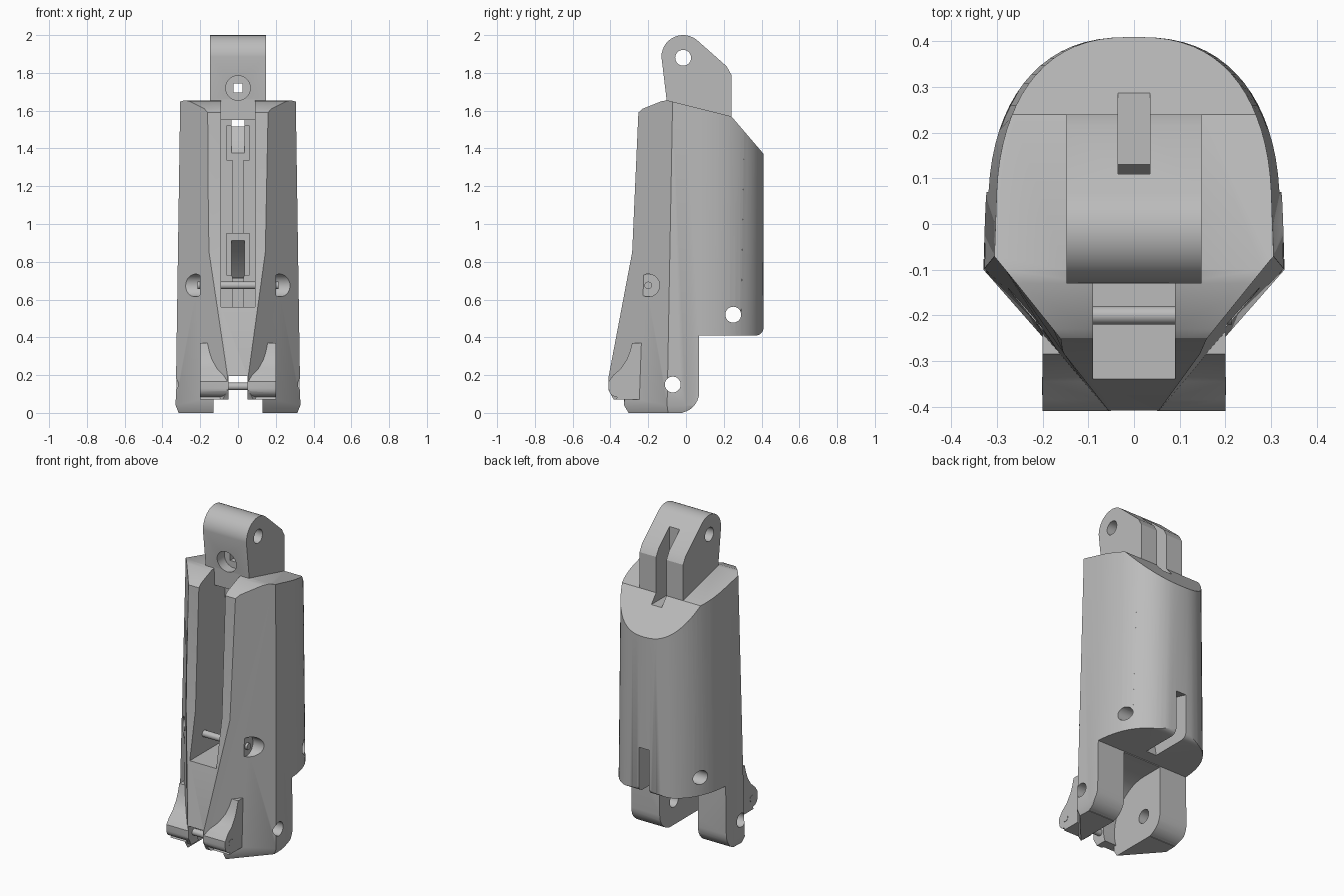
import bpy, bmesh
from math import sin, cos, pi

if "Cube" in bpy.data.objects:
    bpy.data.objects.remove(bpy.data.objects["Cube"])

grey = bpy.data.materials.new("light_grey")
grey.use_nodes = True
grey.diffuse_color = (0.5, 0.5, 0.5, 1)
grey.node_tree.nodes["Principled BSDF"].inputs["Base Color"].default_value = (0.5, 0.5, 0.5, 1)


def loft(name, rings):
    """Solid through matching closed rings of points."""
    bm = bmesh.new()
    rows = [[bm.verts.new(p) for p in ring] for ring in rings]
    n = len(rows[0])
    for a, b in zip(rows, rows[1:]):
        for i in range(n):
            bm.faces.new((a[i], a[(i + 1) % n], b[(i + 1) % n], b[i]))
    bm.faces.new(rows[0])
    bm.faces.new(rows[-1])
    bmesh.ops.recalc_face_normals(bm, faces=bm.faces)
    mesh = bpy.data.meshes.new(name)
    bm.to_mesh(mesh)
    bm.free()
    mesh.materials.append(grey)
    ob = bpy.data.objects.new(name, mesh)
    bpy.context.collection.objects.link(ob)
    return ob


def extrude(name, profile, x0, x1):
    """Side profile of (y, z) points extruded along x."""
    return loft(name, [[(x, y, z) for y, z in profile] for x in (x0, x1)])


def box(x0, x1, y0, y1, z0, z1):
    return extrude("box", [(y0, z0), (y1, z0), (y1, z1), (y0, z1)], x0, x1)


def arc(y, z, r, start, end, steps):
    angles = [start + (end - start) * i / steps for i in range(steps + 1)]
    return [(y + r * cos(a), z + r * sin(a)) for a in angles]


def rod(name, y, z, r, x0, x1, steps=32):
    return extrude(name, arc(y, z, r, 0, 2 * pi * (1 - 1 / steps), steps - 1), x0, x1)


def combine(target, other, operation):
    mod = target.modifiers.new("combine", "BOOLEAN")
    mod.operation = operation
    mod.solver = "EXACT"
    mod.object = other
    bpy.context.view_layer.objects.active = target
    bpy.ops.object.modifier_apply(modifier=mod.name)
    bpy.data.objects.remove(other)


def cut(*tools):
    for tool in tools:
        combine(body, tool, "DIFFERENCE")


# Tapered shell: rounded back, flat chamfered front
def section(z, width, shift, inset=1.0):
    half = [(0.04, -0.43), (0.33, -0.1), (0.327, 0.0)]
    back = [(0.325 * cos(a) ** 0.8, 0.03 + 0.38 * sin(a) ** 0.9)
            for a in (pi / 2 * i / 18 for i in range(1, 18))]
    half += back
    half = [(x, y + shift if y < -0.05 else y) for x, y in half]
    ring = half + [(0, 0.41)] + [(-x, y) for x, y in reversed(half)]
    return [(x * width * inset, y * inset, z) for x, y in ring]


body = loft("finger_segment", [section(-0.001, 1, 0, 0.95), section(0.04, 1, 0),
                               section(1.7, 0.925, 0.03)])

# Side silhouette with sloped top, rear step and rounded foot
outline = ([(-0.33, 0), (-0.02, 0)] + arc(-0.04, 0.11, 0.11, -pi / 2, 0, 8)[1:]
           + [(0.07, 0.41)] + arc(0.37, 0.45, 0.04, -pi / 2, 0, 6)
           + [(0.42, 0.45), (0.42, 1.36), (0.24, 1.57), (-0.1, 1.655),
              (-0.13, 1.65), (-0.23, 1.61), (-0.252, 1.59), (-0.285, 0.85),
              (-0.41, 0.19), (-0.41, 0.12), (-0.36, 0.03)])
combine(body, extrude("silhouette", outline, -0.5, 0.5), "INTERSECT")

# Front hinge lugs with a swept-up top
lug = ([(-0.2, 0.07), (-0.37, 0.07)] + arc(-0.365, 0.13, 0.045, -pi / 2, -pi, 5)
       + [(-0.41, 0.165), (-0.385, 0.2), (-0.345, 0.235), (-0.315, 0.28),
          (-0.297, 0.325), (-0.285, 0.37), (-0.2, 0.37)])
combine(body, extrude("hinge_lug", lug, -0.2, 0.2), "UNION")

# Upper knuckle tongue
knuckle = ([(-0.1, 1.55), (-0.103, 1.66)] + arc(-0.015, 1.885, 0.115, pi, pi / 4, 14)
           + [(0.215, 1.835), (0.24, 1.79), (0.24, 1.55)])
knuckle_ob = extrude("knuckle", knuckle, -0.148, 0.148)

# Front channel, open through the top
cut(box(-0.09, 0.09, -0.6, 0.0, 0.56, 1.57),
    box(-0.09, 0.09, -0.6, -0.1, 1.5, 1.75))
combine(body, knuckle_ob, "UNION")

# Cord passages and the slots they leave by
upper = [(-0.01, 1.34), (0.04, 1.38), (0.09, 1.44), (0.13, 1.515), (0.4, 1.515),
         (0.4, 1.65), (0.1, 1.6), (-0.01, 1.565)]
lower = [(-0.01, 0.73), (0.06, 0.7), (0.12, 0.6), (0.16, 0.35), (0.5, 0.35),
         (0.5, 0.66), (0.28, 0.72), (0.16, 0.86), (-0.01, 0.95)]
cut(extrude("upper_passage", upper, -0.035, 0.035),
    extrude("lower_passage", lower, -0.035, 0.035),
    box(-0.06, 0.06, -0.01, 0.035, 1.34, 1.52),
    box(-0.06, 0.06, -0.01, 0.06, 0.73, 0.95),
    box(-0.03, 0.03, -0.01, 0.03, 0.56, 1.57),
    box(-0.035, 0.035, 0.11, 0.4, 1.54, 2.1))

# Round recess and gap between the lower fork legs
cut(rod("fork_recess", -0.07, 0.15, 0.255, -0.13, 0.13, 48),
    box(-0.13, 0.13, -0.6, 0.2, -0.1, 0.07),
    box(-0.13, 0.13, -0.07, 0.2, -0.1, 0.405),
    box(-0.05, 0.05, -0.6, -0.1, -0.1, 0.195))

# Cross holes
for y, z in ((-0.015, 1.88), (0.25, 0.52), (-0.07, 0.15)):
    cut(rod("pin_hole", y, z, 0.042, -0.6, 0.6))
for side in (-1, 1):
    cut(rod("side_counterbore", -0.2, 0.675, 0.06, side * 0.2, side * 0.6))

# Front socket with a square through hole
socket = loft("socket", [[(p, y, q) for p, q in arc(0, 1.72, 0.065, 0, 2 * pi * 31 / 32, 31)]
                         for y in (-0.3, -0.04)])
cut(socket, box(-0.025, 0.025, -0.2, 0.2, 1.695, 1.745))

# Cross pins
pins = [rod("channel_pin", -0.2, 0.675, 0.02, -0.215, 0.215, 20),
        rod("hinge_pin", -0.355, 0.14, 0.02, -0.202, 0.202, 20)]

for ob in [body] + pins:
    bpy.ops.object.select_all(action="DESELECT")
    ob.select_set(True)
    bpy.context.view_layer.objects.active = ob
    bpy.ops.object.shade_smooth_by_angle(angle=pi / 7)
